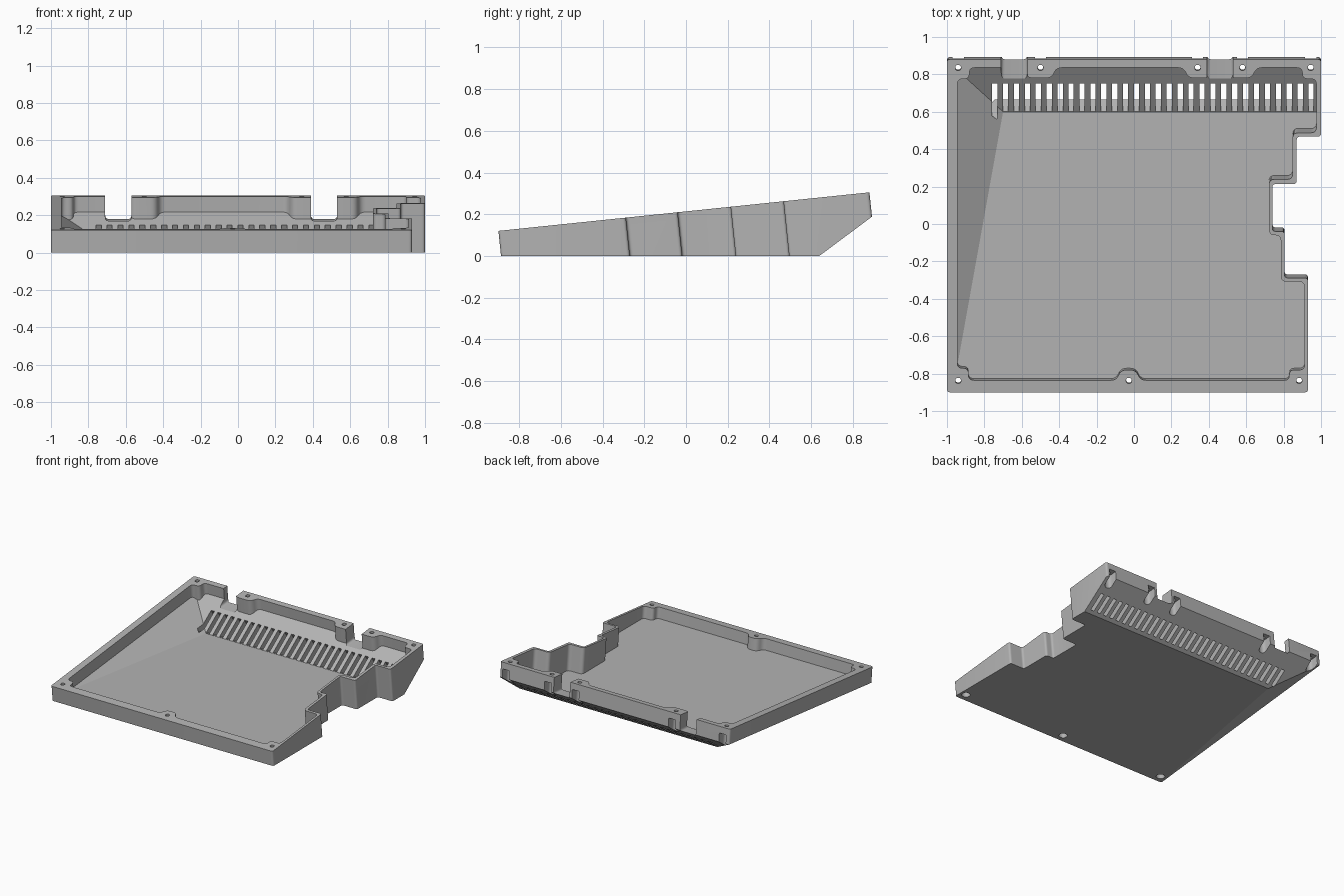
import bpy, bmesh, math
from mathutils import Matrix, Vector

old = bpy.data.objects.get("Cube")
if old:
    bpy.data.objects.remove(old, do_unlink=True)

grey = bpy.data.materials.new("plain grey")
grey.use_nodes = True
colour = (0.45, 0.45, 0.45, 1)
grey.diffuse_color = colour
grey.node_tree.nodes["Principled BSDF"].inputs["Base Color"].default_value = colour

# Frame of the sloping rim: local z = 0 is the rim plane
RIM = Matrix.Translation((0, 0, 0.2135)) @ Matrix.Rotation(math.radians(5.93), 4, 'X')


def rounded(points, radius, steps=5):
    """Fillet every corner of a closed 2D outline."""
    pts = [Vector(p) for p in points]
    result = []
    for i, p in enumerate(pts):
        a, b = pts[i - 1] - p, pts[(i + 1) % len(pts)] - p
        r = min(radius, a.length * 0.48, b.length * 0.48)
        start, end = p + a.normalized() * r, p + b.normalized() * r
        for k in range(steps + 1):
            t = k / steps
            result.append(start * (1 - t) ** 2 + p * 2 * t * (1 - t) + end * t * t)
    return result


def prism(bm, outline, low, high, place):
    """Extrude a 2D outline from low to high, then place it."""
    bottom = [bm.verts.new(place @ Vector((p[0], p[1], low))) for p in outline]
    top = [bm.verts.new(place @ Vector((p[0], p[1], high))) for p in outline]
    bm.faces.new(bottom[::-1])
    bm.faces.new(top)
    n = len(outline)
    for i in range(n):
        j = (i + 1) % n
        bm.faces.new((bottom[i], bottom[j], top[j], top[i]))


def trim(bm, a, b, c):
    """Remove everything below the plane through three points."""
    a, b, c = Vector(a), Vector(b), Vector(c)
    normal = (b - a).cross(c - a).normalized()
    if normal.z > 0:
        normal.negate()
    geom = bm.verts[:] + bm.edges[:] + bm.faces[:]
    cut = bmesh.ops.bisect_plane(bm, geom=geom, dist=1e-6, plane_co=a,
                                 plane_no=normal, clear_outer=True)["geom_cut"]
    rim = [e for e in cut if isinstance(e, bmesh.types.BMEdge) and e.is_boundary]
    bmesh.ops.edgeloop_fill(bm, edges=rim)


def finish(bm, name):
    bmesh.ops.recalc_face_normals(bm, faces=bm.faces[:])
    mesh = bpy.data.meshes.new(name)
    bm.to_mesh(mesh)
    bm.free()
    mesh.materials.append(grey)
    obj = bpy.data.objects.new(name, mesh)
    bpy.context.collection.objects.link(obj)
    return obj


def box(x0, x1, y0, y1):
    return [(x0, y0), (x1, y0), (x1, y1), (x0, y1)]


# Outer body: stepped outline, flat base, sloping back and left underside
body_outline = [(-1, -.905), (.93, -.905), (.93, -.29), (.805, -.29), (.805, -.04),
                (.74, -.04), (.74, .215), (.87, .215), (.87, .47), (1, .47),
                (1, .885), (-1, .885)]
bm = bmesh.new()
prism(bm, rounded(body_outline, 0.018), -0.6, 0, RIM)
trim(bm, (0, 0, 0), (1, 0, 0), (0, 1, 0))
trim(bm, (0, .64, 0), (1, .64, 0), (0, .895, .19))
trim(bm, (-1, -.885, 0), (-.72, .64, 0), (-1, .895, .19))
body = finish(bm, "tray_body")

# Cavity: inner outline that leaves screw bosses along the rim
cavity_outline = [
    (-.945, -.775), (-.885, -.775), (-.885, -.84),
    (-.095, -.84), (-.07, -.785), (.01, -.785), (.035, -.84),
    (.83, -.84), (.83, -.785), (.912, -.785),
    (.912, -.31), (.785, -.31), (.785, -.06), (.722, -.06),
    (.722, .24), (.848, .24), (.848, .49), (.975, .49),
    (.975, .78), (.9, .78), (.9, .84),
    (.655, .84), (.63, .785), (.29, .785), (.265, .84),
    (-.415, .84), (-.44, .785), (-.57, .785), (-.59, .84),
    (-.88, .84), (-.88, .78), (-.945, .78)]
FLOOR = 0.04
bm = bmesh.new()
prism(bm, rounded(cavity_outline, 0.03), -0.6, 0.1, RIM)
trim(bm, (0, 0, FLOOR), (1, 0, FLOOR), (0, 1, FLOOR))
trim(bm, (0, .6, FLOOR), (1, .6, FLOOR), (0, .81, .192))
trim(bm, (-.945, -.76, FLOOR), (-.7, .6, FLOOR), (-.945, .81, .2))
cavity = finish(bm, "cavity_cutter")

# Back wall openings and the row of vent slots
bm = bmesh.new()
along_z = RIM @ Matrix.Rotation(math.radians(90), 4, 'X')
for left, right in ((-.71, -.57), (.39, .53)):
    prism(bm, rounded(box(left, right, -.125, .1), 0.02), -1, -.77, along_z)
slot = [(.73, -.005), (.83, .02), (.72, .198), (.56, .055)]
across = Matrix(((0, 0, 1, 0), (1, 0, 0, 0), (0, 1, 0, 0), (0, 0, 0, 1)))
SLOTS = 30
for i in range(SLOTS):
    x = -.745 + i * 1.692 / (SLOTS - 1)
    prism(bm, slot, x - .014, x + .014, across)
openings = finish(bm, "opening_cutter")

# Screw holes with recesses underneath; the back ones break through the wall
back_screws = [(x, .84) for x in (-.94, -.5, .34, .58, .945)]
front_screws = [(x, -.842) for x in (-.94, -.027, .883)]
recesses, holes = bmesh.new(), bmesh.new()
for x, y in back_screws + front_screws:
    reach = 1 if y > 0 else y + .03
    prism(recesses, rounded(box(x - .03, x + .03, y - .03, reach), 0.03), -.5, -.05, RIM)
    prism(holes, rounded(box(x - .015, x + .015, y - .015, y + .015), 0.015), -.5, .1, RIM)
recesses = finish(recesses, "recess_cutter")
holes = finish(holes, "hole_cutter")

# Carve the body
bpy.ops.object.select_all(action='DESELECT')
bpy.context.view_layer.objects.active = body
body.select_set(True)
for cutter in (cavity, openings, recesses, holes):
    mod = body.modifiers.new("cut", 'BOOLEAN')
    mod.operation = 'DIFFERENCE'
    mod.solver = 'EXACT'
    mod.object = cutter
    bpy.ops.object.modifier_apply(modifier=mod.name)
    bpy.data.objects.remove(cutter, do_unlink=True)
bpy.ops.object.shade_smooth_by_angle(angle=math.radians(28))
